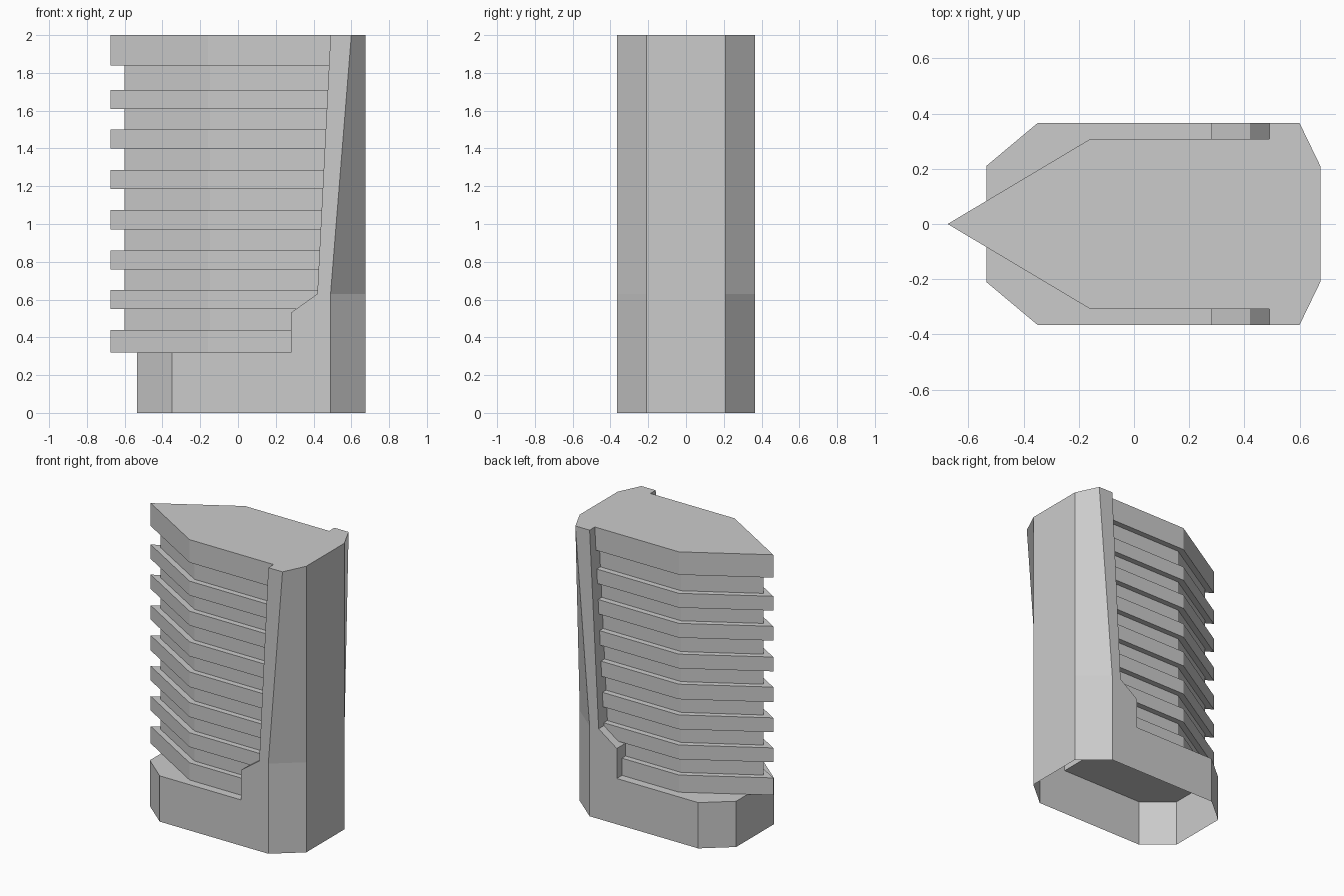
import bpy, bmesh

if "Cube" in bpy.data.objects:
    bpy.data.objects.remove(bpy.data.objects["Cube"])


def loft(name, rings):
    """Closed solid through a stack of matching point rings."""
    bm = bmesh.new()
    vs = [[bm.verts.new(p) for p in r] for r in rings]
    n = len(vs[0])
    for a, b in zip(vs, vs[1:]):
        for i in range(n):
            j = (i + 1) % n
            bm.faces.new((a[i], a[j], b[j], b[i]))
    bm.faces.new(vs[0][::-1])
    bm.faces.new(vs[-1])
    bmesh.ops.recalc_face_normals(bm, faces=bm.faces)
    me = bpy.data.meshes.new(name)
    bm.to_mesh(me)
    bm.free()
    ob = bpy.data.objects.new(name, me)
    bpy.context.collection.objects.link(ob)
    return ob


def mirrored(half, z):
    """Outline from points with y <= 0, mirrored to y > 0."""
    pts = half + [(x, -y) for x, y in reversed(half) if y != 0]
    return [(x, y, z) for x, y in pts]


# Sloped side profile where the spine meets the ribbed block
STEP = [(0.28, 0.32), (0.28, 0.53), (0.42, 0.63), (0.49, 2.0)]


def end_x(z):
    for (x0, z0), (x1, z1) in zip(STEP, STEP[1:]):
        if z <= z1:
            return x0 + (x1 - x0) * (z - z0) / (z1 - z0)
    return STEP[-1][0]


# Outer housing: base collar and tall spine, open underneath
def housing_ring(z, x):
    return mirrored([(-0.535, -0.21), (-0.35, -0.365), (x, -0.365), (0.675, -0.21)], z)


housing = loft("housing", [housing_ring(0, 0.49), housing_ring(0.63, 0.49), housing_ring(2, 0.60)])
profile = [(-1, 0.32)] + STEP[:3] + [(0.4951, 2.1), (-1, 2.1)]
cutter = loft("housing_cutter", [[(x, y, z) for x, z in profile] for y in (-1, 1)])
cutter.hide_render = True
mod = housing.modifiers.new("step_cut", 'BOOLEAN')
mod.operation = 'DIFFERENCE'
mod.solver = 'EXACT'
mod.object = cutter
bpy.context.view_layer.objects.active = housing
bpy.ops.object.modifier_apply(modifier=mod.name)
bpy.data.objects.remove(cutter)

bm = bmesh.new()
bm.from_mesh(housing.data)
bottom = [f for f in bm.faces if all(v.co.z < 0.001 for v in f.verts)]
bmesh.ops.delete(bm, geom=bottom, context='FACES')
bm.to_mesh(housing.data)
bm.free()


# Pointed block made of an inner core and stacked ribs
def pointed(name, z0, z1, tip, knee, side):
    levels = [z0] + [z for z in (0.53, 0.63) if z0 < z < z1] + [z1]
    return loft(name, [mirrored([(tip, 0), (knee, -side), (end_x(z), -side)], z) for z in levels])


pointed("core", 0.34, 1.95, -0.60, -0.149, 0.267)
RIBS = [(0.32, 0.44), (0.55, 0.65), (0.76, 0.86), (0.97, 1.075),
        (1.185, 1.285), (1.40, 1.50), (1.61, 1.71), (1.84, 2.0)]
for i, (z0, z1) in enumerate(RIBS):
    pointed(f"rib_{i + 1}", z0, z1, -0.675, -0.16, 0.307)
